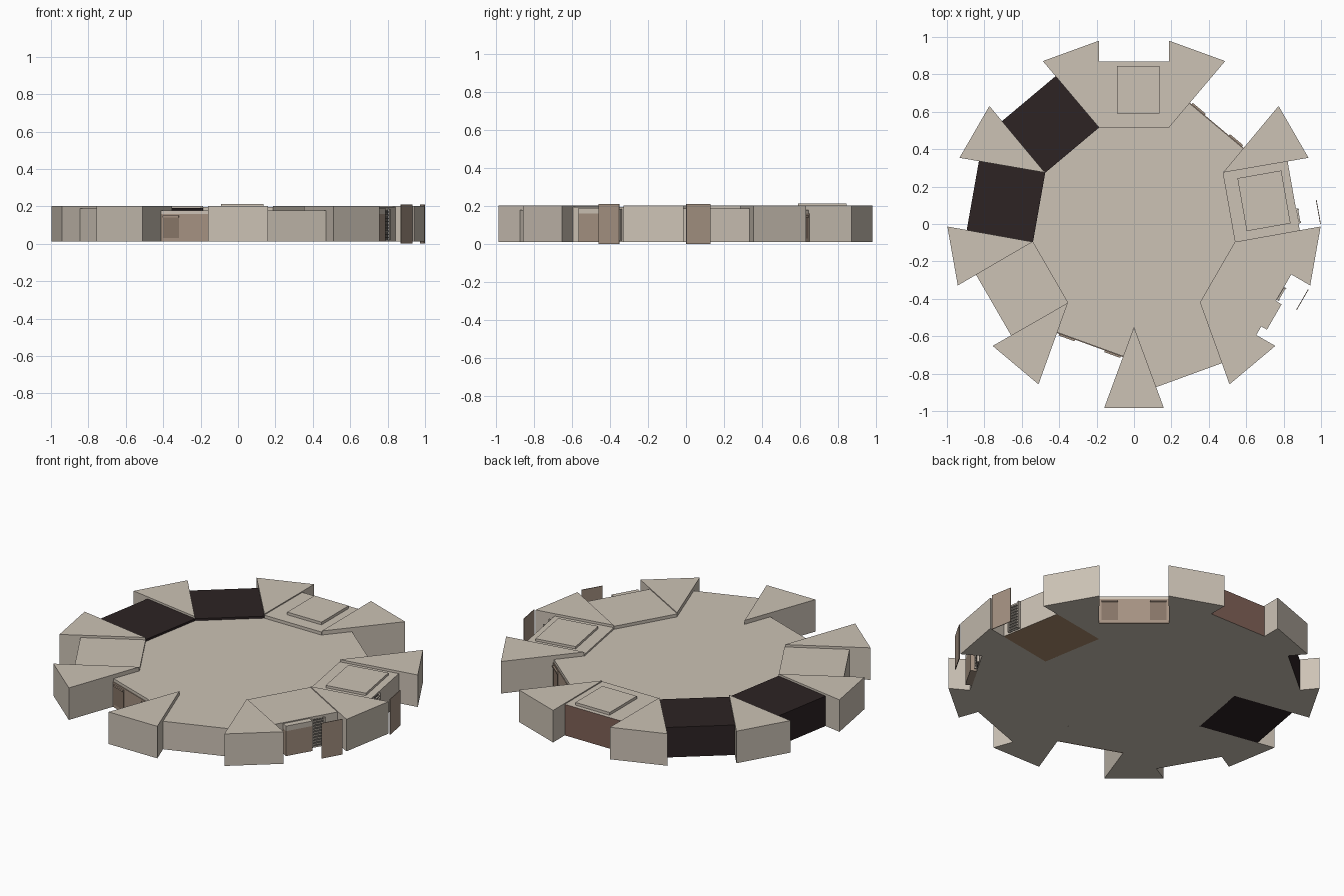
import bpy, bmesh, math
from mathutils import Matrix

if "Cube" in bpy.data.objects:
    bpy.data.objects.remove(bpy.data.objects["Cube"])


def material(name, rgb):
    m = bpy.data.materials.new(name)
    lin = [((c / 255 + 0.055) / 1.055) ** 2.4 for c in rgb]
    m.diffuse_color = (*lin, 1)
    m.use_nodes = True
    m.node_tree.nodes["Principled BSDF"].inputs["Base Color"].default_value = m.diffuse_color
    return m


TAN = material("tan", (204, 194, 181))
BROWN = material("brown", (165, 146, 130))
DARK_BROWN = material("dark_brown", (135, 117, 103))
FLOOR_BROWN = material("floor_brown", (172, 140, 110))
RED = material("red_brown", (128, 97, 87))
BLACK = material("black", (45, 35, 36))
GREY = material("grey", (105, 101, 96))


def prism(name, pts, z0, z1, mat, angle=0):
    """Upright prism from a plan outline, local +x turned to the given angle."""
    bm = bmesh.new()
    low = [bm.verts.new((x, y, z0)) for x, y in pts]
    high = [bm.verts.new((x, y, z1)) for x, y in pts]
    n = len(pts)
    bm.faces.new(low[::-1])
    bm.faces.new(high)
    for i in range(n):
        j = (i + 1) % n
        bm.faces.new((low[i], low[j], high[j], high[i]))
    bmesh.ops.recalc_face_normals(bm, faces=bm.faces)
    bm.transform(Matrix.Rotation(math.radians(angle), 4, 'Z'))
    me = bpy.data.meshes.new(name)
    bm.to_mesh(me)
    bm.free()
    me.materials.append(mat)
    ob = bpy.data.objects.new(name, me)
    bpy.context.collection.objects.link(ob)
    return ob


def block(name, angle, r, t, z, mat):
    """Box given by radial, tangential and height ranges."""
    pts = [(r[0], t[0]), (r[1], t[0]), (r[1], t[1]), (r[0], t[1])]
    return prism(name, pts, z[0], z[1], mat, angle)


def paint(ob, mat, angle=None, down=False):
    """Colour the outward or the downward face of a block."""
    ob.data.materials.append(mat)
    a = math.radians(angle or 0)
    for p in ob.data.polygons:
        d = -p.normal.z if down else p.normal.x * math.cos(a) + p.normal.y * math.sin(a)
        if d > 0.9:
            p.material_index = len(ob.data.materials) - 1


BOT = 0.012
IN, OUT, HW = 0.515, 0.867, 0.188

# Central nine-sided hall
hall = [(0.55 * math.cos(math.radians(-90 + 40 * i)),
         0.55 * math.sin(math.radians(-90 + 40 * i))) for i in range(9)]
prism("central_hall", hall, BOT, 0.178, TAN)

# Nine wedge-shaped buttresses
for i in range(9):
    prism("wedge_buttress", [(0.55, 0), (0.985, -0.16), (0.985, 0.16)],
          BOT, 0.202, TAN, -90 + 40 * i)

# Plain bay level with the hall
block("plain_bay", -70, (IN, 0.86), (-HW, HW), (BOT, 0.178), TAN)
# Slightly raised plain bay
block("raised_bay", 210, (IN, OUT), (-HW, HW), (BOT, 0.188), TAN)

# Dark bays
block("dark_bay", 170, (IN, 0.875), (-HW, HW), (BOT, 0.19), BLACK)
dark = block("dark_bay", 130, (IN, 0.875), (-HW, HW), (BOT, 0.19), BLACK)
paint(dark, TAN, down=True)

# Bay with a red outer wall and a roof hatch
red_bay = block("red_wall_bay", 90, (IN, 0.87), (-HW, HW), (BOT, 0.196), TAN)
paint(red_bay, RED, 90)
block("roof_hatch", 90, (0.59, 0.845), (-0.135, 0.09), (0.19, 0.212), TAN)

# Bay with a brown underside and a roof hatch
hatch_bay = block("hatch_bay", 10, (IN, OUT), (-HW, HW), (BOT, 0.188), TAN)
paint(hatch_bay, FLOOR_BROWN, down=True)
block("roof_hatch", 10, (0.587, 0.825), (-0.142, 0.145), (0.18, 0.202), TAN)

# Short bays with a brown porch wall and door frames
for a in (50, 250):
    porch = block("porch_bay", a, (IN, 0.685), (-HW, HW), (BOT, 0.178), TAN)
    block("porch_wall", a, (0.68, 0.689), (-HW, HW), (BOT, 0.16), BROWN)
    for s in (-1, 1):
        t = sorted((s * 0.085, s * 0.175))
        block("door_panel", a, (0.685, 0.692), t, (0.03, 0.14), DARK_BROWN)
        block("door_lintel", a, (0.685, 0.698), t, (0.14, 0.15), BROWN)

# Entrance bay with projecting front
block("entrance_bay", -30, (IN, 0.863), (-HW, HW), (BOT, 0.196), TAN)
block("entrance_front", -30, (0.86, 0.898), (-0.134, 0.023), (BOT, 0.16), BROWN)
block("entrance_canopy", -30, (0.86, 0.898), (-0.134, 0.023), (0.16, 0.19), TAN)


# Ladders and free-standing brown screens
def ladder(angle, t0, t1, r):
    block("ladder_back", angle, (r, r + 0.004), (t0, t1), (0.02, 0.18), GREY)
    for t in (t0, t1 - 0.008):
        block("ladder_rail", angle, (r, r + 0.015), (t, t + 0.008), (0.02, 0.185), TAN)
    for k in range(9):
        z = 0.03 + k * 0.017
        block("ladder_rung", angle, (r, r + 0.012), (t0, t1), (z, z + 0.006), TAN)


ladder(-30, 0.03, 0.11, 0.862)
ladder(10, -0.15, -0.07, 0.866)
block("screen", -30, (0.98, 0.984), (0.038, 0.162), (0, 0.21), BROWN)
block("screen", 10, (0.98, 0.984), (-0.172, -0.042), (0, 0.21), BROWN)
